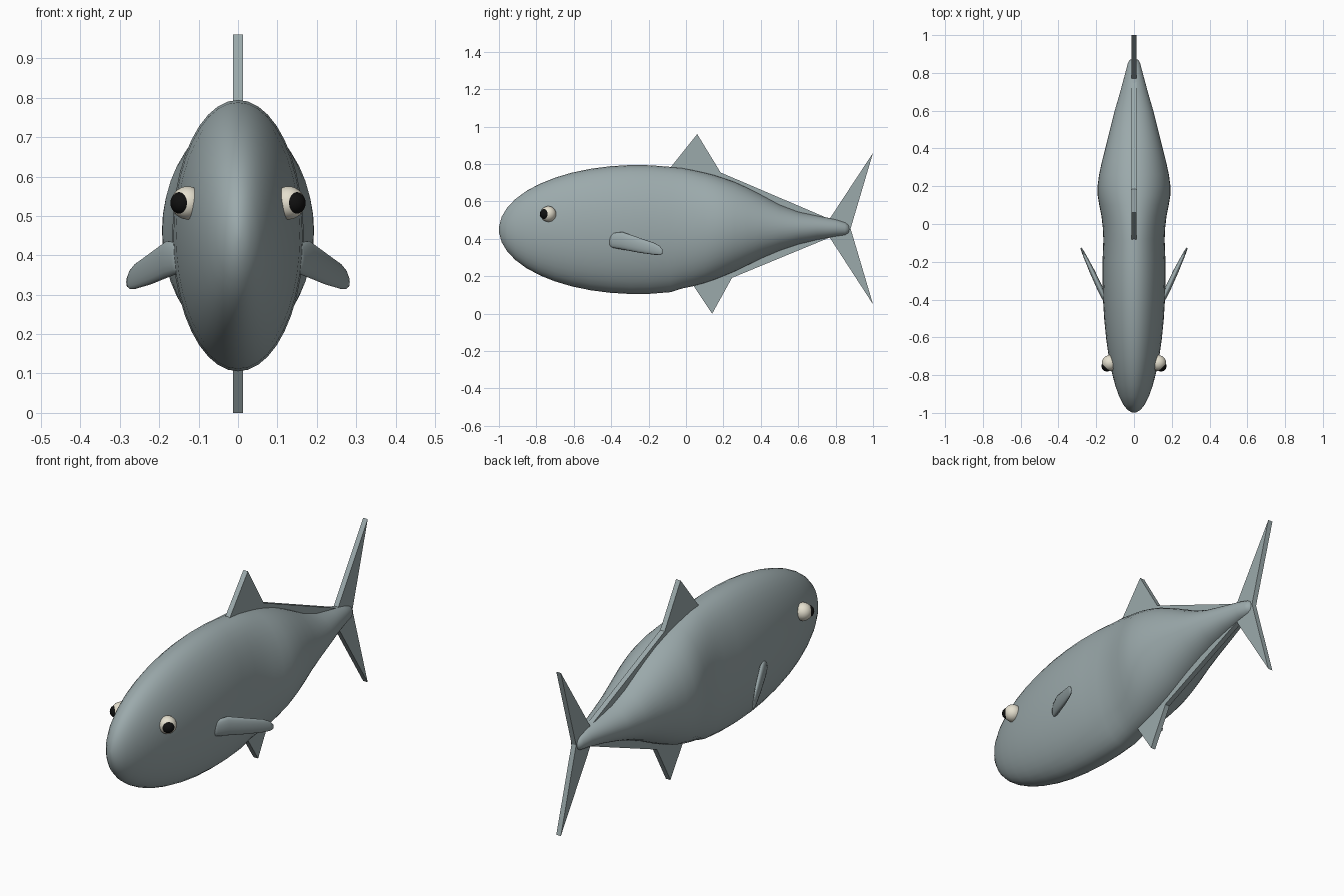
import bpy, bmesh, math
from mathutils import Vector

cube = bpy.data.objects.get("Cube")
if cube:
    bpy.data.objects.remove(cube, do_unlink=True)


def material(name, rgb, rough=0.6):
    m = bpy.data.materials.new(name)
    m.use_nodes = True
    m.diffuse_color = (*rgb, 1)
    bsdf = next(n for n in m.node_tree.nodes if n.type == 'BSDF_PRINCIPLED')
    bsdf.inputs["Base Color"].default_value = (*rgb, 1)
    bsdf.inputs["Roughness"].default_value = rough
    return m


GREY = material("blue grey skin", (0.33, 0.40, 0.41))
CREAM = material("cream eye", (0.78, 0.74, 0.62))
BLACK = material("black pupil", (0.005, 0.005, 0.005))


def finish(name, bm, mat, smooth=True):
    bmesh.ops.recalc_face_normals(bm, faces=bm.faces)
    mesh = bpy.data.meshes.new(name)
    bm.to_mesh(mesh)
    bm.free()
    mesh.materials.append(mat)
    for p in mesh.polygons:
        p.use_smooth = smooth
    ob = bpy.data.objects.new(name, mesh)
    bpy.context.collection.objects.link(ob)
    return ob


def loft(name, rings, across, sides, mat):
    """Skin elliptical rings given as (centre, half width, half height)."""
    bm = bmesh.new()
    loops = []
    for centre, w, h in rings:
        loop = []
        for i in range(sides):
            a = math.tau * i / sides
            loop.append(bm.verts.new(Vector(centre) + across * (w * math.cos(a))
                                     + Vector((0, 0, h * math.sin(a)))))
        loops.append(loop)
    for a, b in zip(loops, loops[1:]):
        for i in range(sides):
            j = (i + 1) % sides
            bm.faces.new((a[i], a[j], b[j], b[i]))
    bm.faces.new(loops[0])
    bm.faces.new(loops[-1])
    return finish(name, bm, mat)


def plate(name, outline, half=0.0125):
    """Flat fin in the middle plane, outline as (y, z)."""
    bm = bmesh.new()
    face = bm.faces.new([bm.verts.new((-half, y, z)) for y, z in outline])
    out = bmesh.ops.extrude_face_region(bm, geom=[face])
    verts = [v for v in out["geom"] if isinstance(v, bmesh.types.BMVert)]
    bmesh.ops.translate(bm, verts=verts, vec=(2 * half, 0, 0))
    return finish(name, bm, GREY, smooth=False)


def ball(name, centre, radius, mat):
    bm = bmesh.new()
    bmesh.ops.create_uvsphere(bm, u_segments=24, v_segments=16, radius=radius)
    bmesh.ops.translate(bm, verts=bm.verts, vec=centre)
    return finish(name, bm, mat)


# Body: ellipsoid front half running into a tapering tail
rings = []
for i in range(13):
    a = math.radians(3 + 8.4 * i)
    s = math.sin(a)
    rings.append(((0, -0.26 - 0.74 * math.cos(a), 0.45), 0.167 * s, 0.345 * s))
for y, w, top, bottom in [
        (-0.02, 0.165, 0.78, 0.135), (0.04, 0.172, 0.768, 0.147),
        (0.10, 0.184, 0.755, 0.163), (0.15, 0.192, 0.742, 0.18),
        (0.20, 0.193, 0.726, 0.20), (0.26, 0.185, 0.705, 0.225),
        (0.33, 0.17, 0.673, 0.259), (0.40, 0.152, 0.637, 0.294),
        (0.50, 0.127, 0.583, 0.336), (0.60, 0.102, 0.545, 0.37),
        (0.70, 0.073, 0.524, 0.394), (0.80, 0.046, 0.505, 0.412),
        (0.85, 0.033, 0.49, 0.418), (0.868, 0.024, 0.478, 0.428),
        (0.875, 0.008, 0.462, 0.442)]:
    rings.append(((0, y, (top + bottom) / 2), w, (top - bottom) / 2))
loft("body", rings, Vector((1, 0, 0)), 40, GREY)

# Fins along the middle plane
plate("dorsal_fin", [(-0.10, 0.76), (0.06, 0.96), (0.185, 0.755), (0.18, 0.66), (0, 0.70)])
plate("upper_keel", [(0.18, 0.757), (0.77, 0.505), (0.70, 0.47), (0.40, 0.55), (0.18, 0.65)])
plate("anal_fin", [(0.03, 0.165), (0.14, 0.0), (0.245, 0.19), (0.22, 0.28)])
plate("lower_keel", [(0.23, 0.185), (0.77, 0.408), (0.70, 0.45), (0.40, 0.36), (0.22, 0.27)])
plate("upper_tail_fin", [(0.76, 0.495), (1.0, 0.86), (0.88, 0.455), (0.82, 0.45)])
plate("lower_tail_fin", [(0.76, 0.42), (1.0, 0.05), (0.88, 0.455), (0.82, 0.46)])

# Paired parts
for side, s in (("left", 1), ("right", -1)):
    fin = [((s * x, y, z), w, h) for x, y, z, w, h in [
        (0.142, -0.42, 0.39, 0.010, 0.030), (0.157, -0.39, 0.392, 0.014, 0.040),
        (0.180, -0.34, 0.390, 0.016, 0.047), (0.222, -0.25, 0.366, 0.014, 0.040),
        (0.260, -0.17, 0.347, 0.009, 0.032), (0.274, -0.14, 0.338, 0.006, 0.024),
        (0.281, -0.126, 0.332, 0.003, 0.012)]]
    loft(side + "_pectoral_fin", fin, Vector((s * 0.91, -0.41, 0)), 16, GREY)
    ball(side + "_eye", (s * 0.128, -0.736, 0.533), 0.042, CREAM)
    ball(side + "_pupil", (s * 0.143, -0.752, 0.533), 0.029, BLACK)
